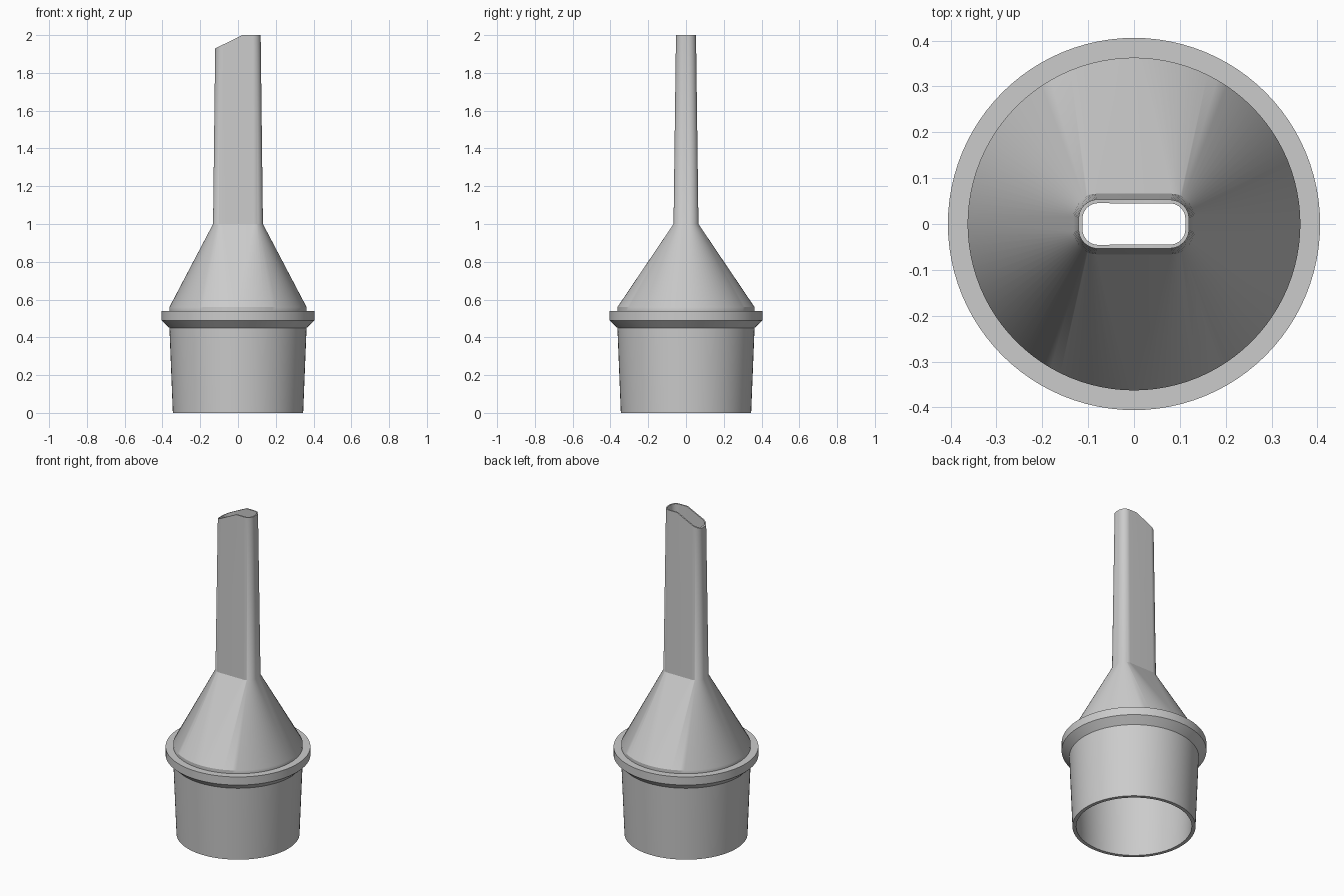
import bpy, bmesh, math
from mathutils import Vector

cube = bpy.data.objects.get("Cube")
if cube:
    bpy.data.objects.remove(cube)

STEPS = 24  # segments per quarter turn


def section(z, hx, hy, r):
    """Rounded rectangle; a circle when hx == hy == r."""
    pts = []
    for q in range(4):
        sx = 1 if q in (0, 3) else -1
        sy = 1 if q < 2 else -1
        for i in range(STEPS + 1):
            a = (q + i / STEPS) * math.pi / 2
            pts.append((sx * (hx - r) + r * math.cos(a),
                        sy * (hy - r) + r * math.sin(a), z))
    return pts


def circle(z, r):
    return section(z, r, r, r)


# Outside going up: sleeve, collar, cone, flat spout
outer = [circle(0, 0.345), circle(0.45, 0.363), circle(0.49, 0.406),
         circle(0.54, 0.406), circle(0.54, 0.363), circle(0.56, 0.363),
         section(1.0, 0.132, 0.066, 0.05), section(2.0, 0.12, 0.053, 0.042)]
# Inside going down
inner = [section(2.0, 0.112, 0.045, 0.034), section(1.0, 0.118, 0.052, 0.04),
         circle(0.55, 0.343), circle(0.45, 0.343), circle(0, 0.324)]

# Loft the walls, leaving the spout rim open
bm = bmesh.new()
rings = [[bm.verts.new(p) for p in s] for s in inner + outer]
for a, b in zip(rings, rings[1:]):
    for i in range(len(a)):
        j = (i + 1) % len(a)
        bm.faces.new((a[i], a[j], b[j], b[i]))
bmesh.ops.remove_doubles(bm, verts=bm.verts[:], dist=1e-5)

# Slanted cut across one side of the tip, then close the rim
bmesh.ops.bisect_plane(bm, geom=bm.verts[:] + bm.edges[:] + bm.faces[:], dist=1e-6,
                       plane_co=Vector((0.024, 0, 2)),
                       plane_no=Vector((-0.07, 0, 0.144)).normalized(),
                       clear_outer=True)
bmesh.ops.bridge_loops(bm, edges=[e for e in bm.edges if e.is_boundary])
bmesh.ops.recalc_face_normals(bm, faces=bm.faces[:])

mesh = bpy.data.meshes.new("nozzle_adapter")
bm.to_mesh(mesh)
bm.free()
nozzle = bpy.data.objects.new("nozzle_adapter", mesh)
bpy.context.collection.objects.link(nozzle)

# Plain grey plastic
mat = bpy.data.materials.new("grey_plastic")
mat.use_nodes = True
grey = (0.6, 0.6, 0.6, 1)
mat.diffuse_color = grey
mat.node_tree.nodes["Principled BSDF"].inputs["Base Color"].default_value = grey
mesh.materials.append(mat)

bpy.context.view_layer.objects.active = nozzle
nozzle.select_set(True)
bpy.ops.object.shade_smooth_by_angle(angle=math.radians(30))
